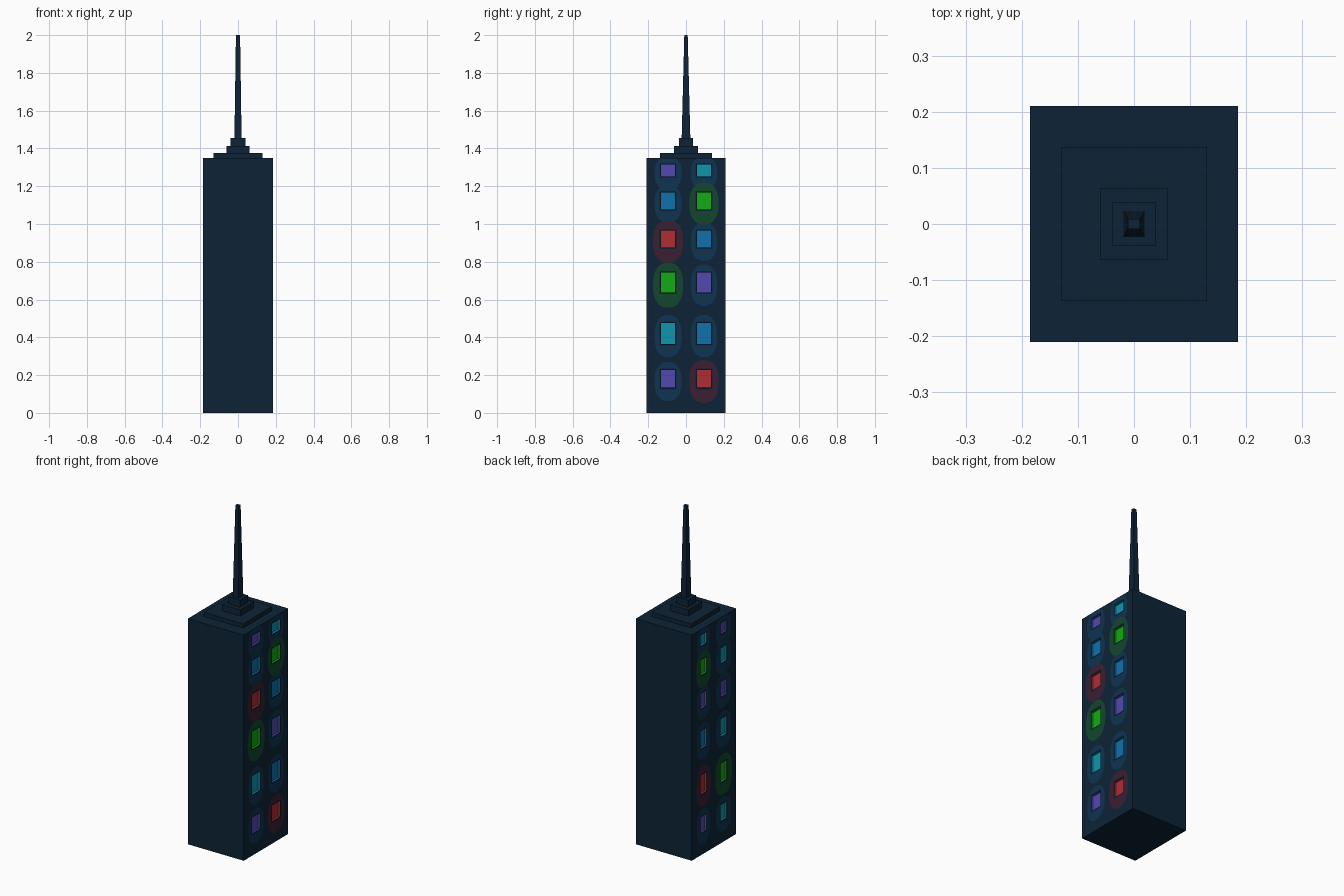
import bpy, bmesh, math

if "Cube" in bpy.data.objects:
    bpy.data.objects.remove(bpy.data.objects["Cube"])

# Flat colours (linear)
COLOURS = {
    "navy_wall": (0.0042, 0.017, 0.037),
    "blue_pane": (0.005, 0.165, 0.41),
    "green_pane": (0.006, 0.41, 0.006),
    "red_pane": (0.42, 0.026, 0.036),
    "purple_pane": (0.085, 0.066, 0.43),
    "teal_pane": (0.005, 0.30, 0.42),
    "blue_glow": (0.0044, 0.035, 0.085),
    "green_glow": (0.006, 0.062, 0.026),
    "red_glow": (0.043, 0.014, 0.032),
}
NAMES = list(COLOURS)
MATS = []
for name, c in COLOURS.items():
    m = bpy.data.materials.new(name)
    m.diffuse_color = (*c, 1)
    m.use_nodes = True
    m.node_tree.nodes["Principled BSDF"].inputs["Base Color"].default_value = m.diffuse_color
    MATS.append(m)

HX, HY, TOP = 0.185, 0.21, 1.35
# window rows (bottom, top), lowest first
ROWS = [(0.133, 0.228), (0.364, 0.477), (0.637, 0.743),
        (0.875, 0.966), (1.077, 1.167), (1.252, 1.316)]
# per side: two columns of (centre y, half width, glow half width, colours upwards)
SIDES = {
    1: [(-0.095, 0.038, 0.076, "purple teal green red blue purple"),
        (0.095, 0.038, 0.074, "red blue purple blue green teal")],
    -1: [(-0.09, 0.03, 0.076, "teal green teal purple teal purple"),
         (0.10, 0.028, 0.066, "purple red blue purple green teal")],
}


def make_object(name, bm):
    me = bpy.data.meshes.new(name)
    bm.to_mesh(me)
    bm.free()
    for m in MATS:
        me.materials.append(m)
    ob = bpy.data.objects.new(name, me)
    bpy.context.collection.objects.link(ob)
    return ob


def face(bm, pts, mat=0):
    f = bm.faces.new([bm.verts.new(p) for p in pts])
    f.material_index = mat
    return f


def tier(name, x0, y0, z0, x1, y1, z1):
    """Box or tapered box standing on z0."""
    bm = bmesh.new()
    bmesh.ops.create_cube(bm, size=2)
    for v in bm.verts:
        up = v.co.z > 0
        v.co = (v.co.x * (x1 if up else x0), v.co.y * (y1 if up else y0), z1 if up else z0)
    return make_object(name, bm)


# Tower body: plain front, back, roof and base; side walls with recessed windows
bm = bmesh.new()
for s in (-1, 1):
    q = [(-HX, s * HY, 0), (HX, s * HY, 0), (HX, s * HY, TOP), (-HX, s * HY, TOP)]
    face(bm, q if s < 0 else q[::-1])
    z = TOP if s > 0 else 0
    q = [(-HX, -HY, z), (HX, -HY, z), (HX, HY, z), (-HX, HY, z)]
    face(bm, q if s > 0 else q[::-1])
zs = [0] + [z for r in ROWS for z in r] + [TOP]
for s, cols in SIDES.items():
    ys = [-HY] + [c[0] + d * c[1] for c in cols for d in (-1, 1)] + [HY]
    for i in range(len(ys) - 1):
        for j in range(len(zs) - 1):
            q = [(s * HX, ys[i], zs[j]), (s * HX, ys[i + 1], zs[j]),
                 (s * HX, ys[i + 1], zs[j + 1]), (s * HX, ys[i], zs[j + 1])]
            f = face(bm, q if s > 0 else q[::-1])
            if i % 2 and j % 2:
                colour = cols[i // 2][3].split()[j // 2] + "_pane"
                k = NAMES.index(colour)
                f.normal_update()
                f.material_index = k
                res = bmesh.ops.inset_individual(bm, faces=[f], thickness=0.0005, depth=-0.012)
                for g in res["faces"]:
                    g.material_index = k
bmesh.ops.remove_doubles(bm, verts=bm.verts, dist=0.00005)
make_object("tower_body", bm)

# Painted glow rings around the windows
N = 32
for s, cols in SIDES.items():
    bm = bmesh.new()
    for cy, hw, gw, colours in cols:
        for (z0, z1), colour in zip(ROWS, colours.split()):
            strong = colour in ("red", "green")
            k = NAMES.index((colour if strong else "blue") + "_glow")
            x = s * (HX + (0.0016 if strong else 0.0008))
            cz, hh = (z0 + z1) / 2, (z1 - z0) / 2
            w = gw + (0.004 if strong else -0.004)
            h = hh + (0.066 if strong else 0.056)
            inner, outer = [], []
            for n in range(N):
                c, d = math.cos(2 * math.pi * n / N), math.sin(2 * math.pi * n / N)
                big = max(abs(c), abs(d))
                inner.append((x, cy + c / big * (hw + 0.006), cz + d / big * (hh + 0.008)))
                oy = cy + math.copysign(abs(c) ** 0.85, c) * w
                oz = cz - 0.014 + math.copysign(abs(d) ** 0.85, d) * h
                outer.append((x, max(-HY, min(HY, oy)), max(0, min(TOP, oz))))
            for n in range(N):
                m = (n + 1) % N
                q = [inner[n], outer[n], outer[m], inner[m]]
                face(bm, q if s > 0 else q[::-1], k)
    make_object("right_window_glow" if s > 0 else "left_window_glow", bm)

# Stepped roof and tapering mast
tier("roof_step_low", 0.13, 0.137, 1.35, 0.13, 0.137, 1.375)
tier("roof_step_middle", 0.06, 0.064, 1.375, 0.06, 0.064, 1.412)
tier("roof_step_high", 0.039, 0.038, 1.412, 0.039, 0.038, 1.455)
tier("mast", 0.019, 0.023, 1.455, 0.011, 0.009, 2.0)
